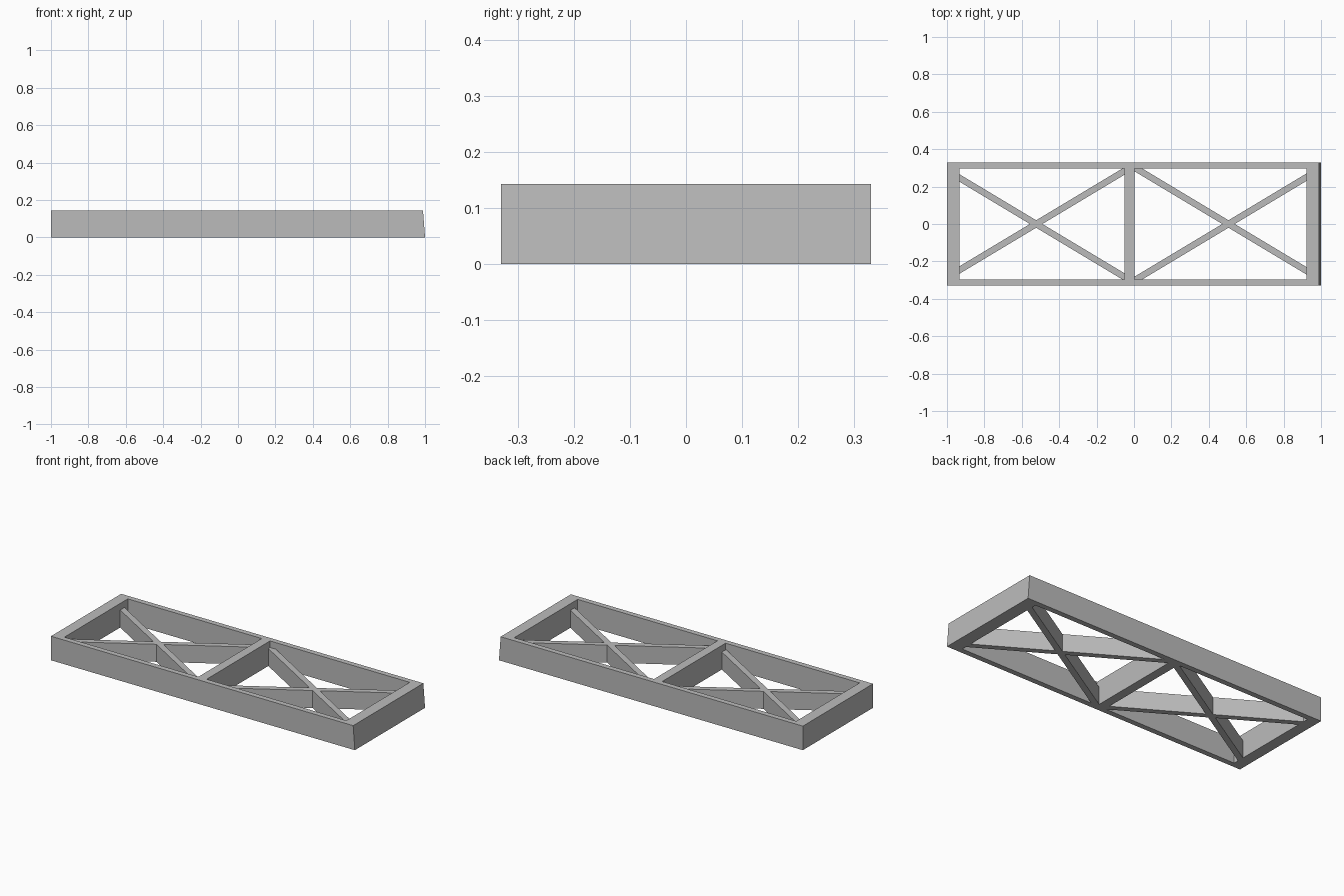
import bpy
import bmesh

cube = bpy.data.objects.get("Cube")
if cube:
    bpy.data.objects.remove(cube, do_unlink=True)

HEIGHT = 0.143
BRACE_HEIGHT = 0.104

grey = bpy.data.materials.new("plain grey")
grey.use_nodes = True
colour = (0.5, 0.5, 0.5, 1)
grey.diffuse_color = colour
grey.node_tree.nodes["Principled BSDF"].inputs["Base Color"].default_value = colour


def extrude_plan(name, bm, height):
    """Raise the flat plan in bm into a solid and add it to the scene."""
    raised = bmesh.ops.extrude_face_region(bm, geom=bm.faces[:])
    top = [v for v in raised["geom"] if isinstance(v, bmesh.types.BMVert)]
    bmesh.ops.translate(bm, verts=top, vec=(0, 0, height))
    bmesh.ops.recalc_face_normals(bm, faces=bm.faces[:])
    mesh = bpy.data.meshes.new(name)
    bm.to_mesh(mesh)
    bm.free()
    mesh.materials.append(grey)
    obj = bpy.data.objects.new(name, mesh)
    bpy.context.collection.objects.link(obj)
    return obj


# Frame: a plan grid with the two bays left open
xs = [-1, -0.934, -0.052, 0.002, 0.922, 1]
ys = [-0.33, -0.298, 0.298, 0.33]
bm = bmesh.new()
grid = [[bm.verts.new((x, y, 0)) for y in ys] for x in xs]
for i in range(len(xs) - 1):
    for j in range(len(ys) - 1):
        if j == 1 and i in (1, 3):
            continue
        bm.faces.new((grid[i][j], grid[i + 1][j],
                      grid[i + 1][j + 1], grid[i][j + 1]))
frame = extrude_plan("frame", bm, HEIGHT)

# The +x end leans slightly inward at the top
for v in frame.data.vertices:
    if v.co.x > 0.99 and v.co.z > 0.1:
        v.co.x = 0.989


def cross_brace(name, x0, x1, c, slope=0.6, h=0.02):
    """X-shaped brace crossing at x = c, its ends buried in the frame."""
    left, right, k = slope * (c - x0), slope * (x1 - c), h / slope
    upper = [(c + k, 0), (x1, right - h), (x1, right + h), (c, h),
             (x0, left + h), (x0, left - h), (c - k, 0)]
    lower = [(x, -y) for x, y in reversed(upper[1:-1])]
    bm = bmesh.new()
    bm.faces.new([bm.verts.new((x, y, 0)) for x, y in upper + lower])
    extrude_plan(name, bm, BRACE_HEIGHT)


# Lower cross braces, one in each bay
cross_brace("right_cross_brace", -0.95, -0.035, -0.523)
cross_brace("left_cross_brace", -0.008, 0.94, 0.505)
